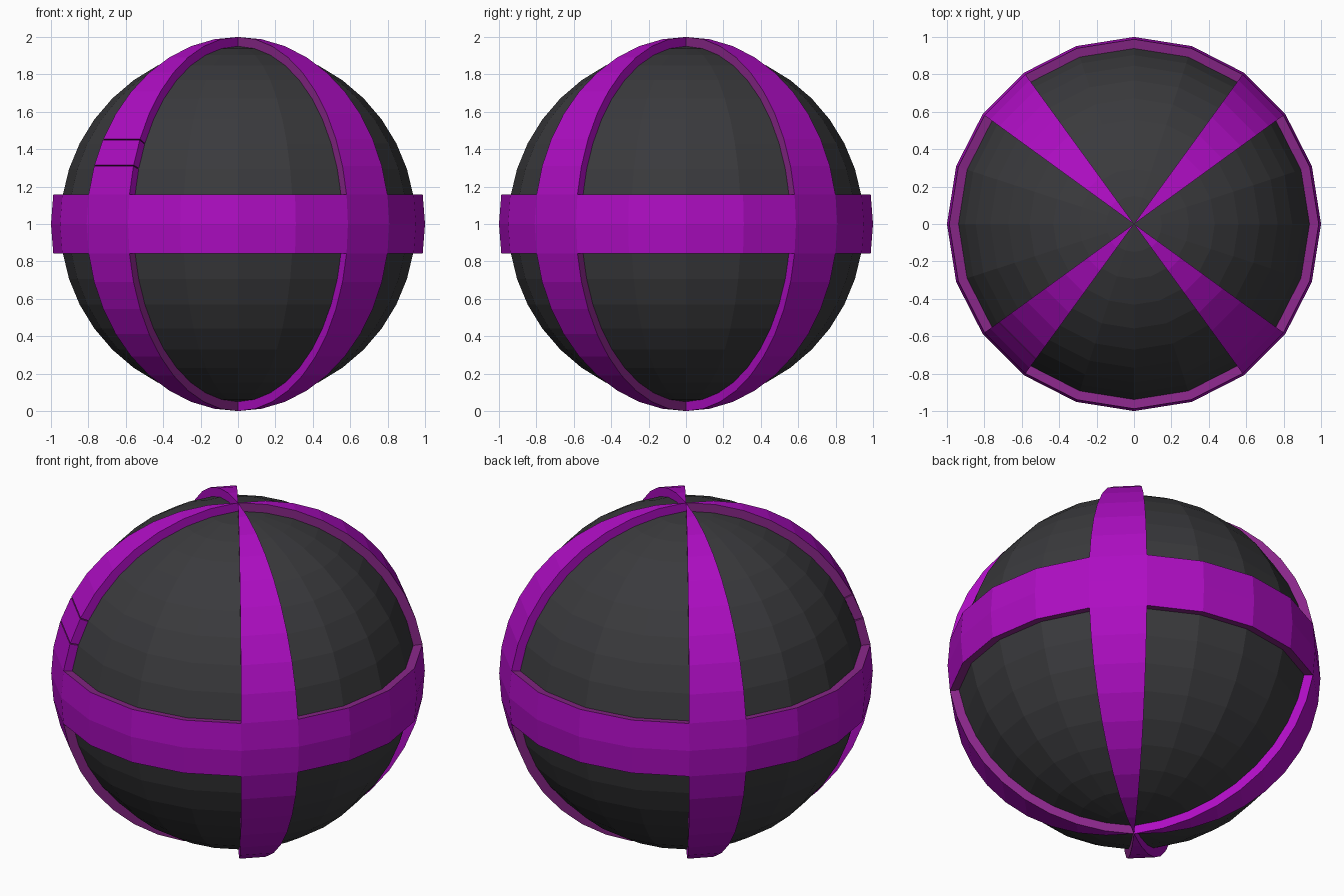
import bpy, bmesh, math
from mathutils import Vector

if "Cube" in bpy.data.objects:
    bpy.data.objects.remove(bpy.data.objects["Cube"])

SEG = 20           # segments and rings of every sphere
R_OUT, R_IN = 1.0, 0.95


def material(name, rgb):
    m = bpy.data.materials.new(name)
    m.diffuse_color = (*rgb, 1)
    m.use_nodes = True
    m.node_tree.nodes["Principled BSDF"].inputs["Base Color"].default_value = m.diffuse_color
    return m


black = material("charcoal", (0.042, 0.042, 0.046))
purple = material("bright purple", (0.42, 0.004, 0.54))
dull = material("dull purple", (0.25, 0.02, 0.25))


def finish(bm, name, mats):
    me = bpy.data.meshes.new(name)
    bm.to_mesh(me)
    bm.free()
    for m in mats:
        me.materials.append(m)
    ob = bpy.data.objects.new(name, me)
    ob.location.z = 1
    bpy.context.collection.objects.link(ob)


def sphere(radius):
    bm = bmesh.new()
    bmesh.ops.create_uvsphere(bm, u_segments=SEG, v_segments=SEG, radius=radius)
    return bm


def angles(p):
    """Longitude 0..360 and latitude in degrees."""
    lon = math.degrees(math.atan2(p.y, p.x)) % 360
    return lon, math.degrees(math.atan2(p.z, math.hypot(p.x, p.y)))


def is_latch(p):
    lon, lat = angles(p)
    return 216 < lon < 234 and 18 < lat < 27


def is_harness(p):
    lon, lat = angles(p)
    return (abs(lat) < 9 or 36 < lon % 90 < 54) and not is_latch(p)


def shell(name, keep, shrink=1.0):
    """Thick patch of the outer sphere, made of the faces that pass keep()."""
    bm = sphere(R_OUT)
    drop = [f for f in bm.faces if not keep(f.calc_center_median())]
    bmesh.ops.delete(bm, geom=drop, context='FACES')
    if shrink < 1:     # shorten along the strap so a fine groove shows
        mid = math.radians(22.5)
        for v in bm.verts:
            lon, lat = (math.radians(a) for a in angles(v.co))
            lat = mid + (lat - mid) * shrink
            v.co = R_OUT * Vector((math.cos(lat) * math.cos(lon),
                                   math.cos(lat) * math.sin(lon), math.sin(lat)))
    # side walls run from the border down to the core
    border = [e for e in bm.edges if e.is_boundary]
    ret = bmesh.ops.extrude_edge_only(bm, edges=border)
    for v in [g for g in ret['geom'] if isinstance(g, bmesh.types.BMVert)]:
        v.co *= R_IN / R_OUT
    bm.normal_update()
    for f in bm.faces:
        c = f.calc_center_median()
        lengths = [v.co.length for v in f.verts]
        if max(lengths) - min(lengths) > 0.02:
            turn = f.normal.dot(Vector((-c.y, c.x, 0)).normalized())
            if abs(turn) < 0.5 or turn * c.z < 0:
                f.material_index = 1
    finish(bm, name, [purple, dull])


# Dark inner ball
finish(sphere(R_IN), "core_ball", [black])
# Belt and four tapering straps
shell("belt_and_straps", is_harness)
# Small separate block on the front left strap
shell("strap_latch", is_latch, 0.93)
